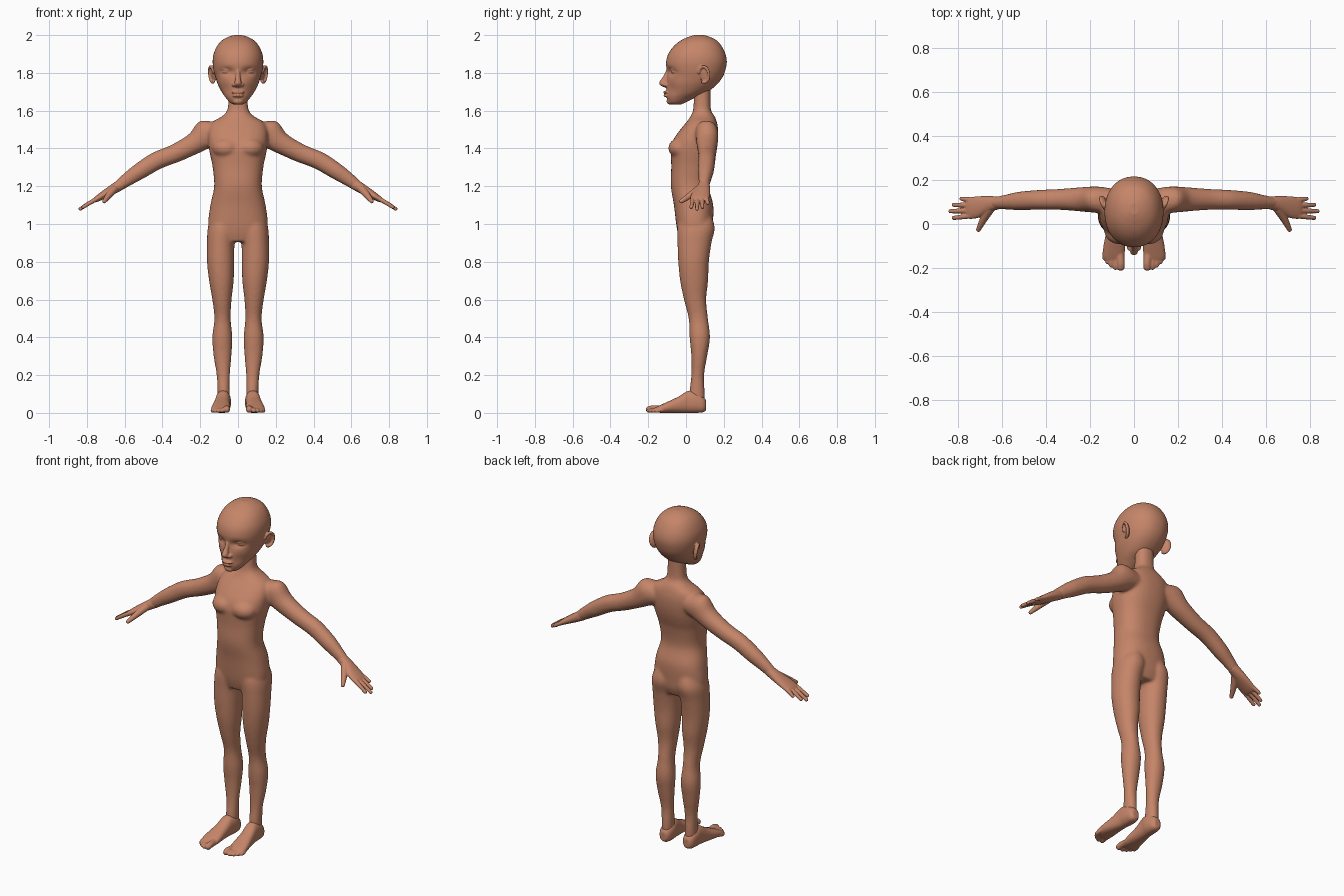
import bpy, bmesh, math
from mathutils import Vector, Matrix

skin = bpy.data.materials.new("warm_brown_skin")
skin.diffuse_color = (0.56, 0.235, 0.14, 1)
X, Y, Z = Vector((1, 0, 0)), Vector((0, 1, 0)), Vector((0, 0, 1))


def spline(rows, steps=6):
    """Catmull-Rom interpolation through rows of numbers."""
    out = []
    for i in range(len(rows) - 1):
        a, b, c, d = (rows[max(i - 1, 0)], rows[i], rows[i + 1],
                      rows[min(i + 2, len(rows) - 1)])
        for k in range(steps):
            t = k / steps
            out.append([0.5 * (2 * q + (r - p) * t + (2 * p - 5 * q + 4 * r - s) * t * t
                               + (3 * q - p - 3 * r + s) * t ** 3)
                        for p, q, r, s in zip(a, b, c, d)])
    return out + [list(rows[-1])]


def loft(bm, rows, u, v, side=1, power=0.95, n=40):
    """Closed tube; each row is x, y, z, radius along u, radius along v."""
    rings = []
    for x, y, z, ru, rv in spline(rows):
        ring = []
        for k in range(n):
            a = math.tau * k / n
            c, s = math.cos(a), math.sin(a)
            p = (Vector((x, y, z))
                 + u * (max(ru, 0.001) * math.copysign(abs(c) ** power, c))
                 + v * (max(rv, 0.001) * math.copysign(abs(s) ** power, s)))
            ring.append(bm.verts.new((p.x * side, p.y, p.z)))
        rings.append(ring)
    for r0, r1 in zip(rings, rings[1:]):
        for k in range(n):
            j = (k + 1) % n
            bm.faces.new((r0[k], r0[j], r1[j], r1[k]))
    bm.faces.new(rings[0][::-1])
    bm.faces.new(rings[-1])


def digit(bm, points, radii, side):
    """Round finger or toe with a blunt tip."""
    pts = [Vector(p) for p in points]
    d = (pts[-1] - pts[0]).normalized()
    u = d.cross(Z).normalized()
    rows = [(*p, r, r) for p, r in zip(pts, radii)]
    tip, r = pts[-1], radii[-1]
    rows += [(*(tip + d * r * 0.6), r * 0.8, r * 0.8), (*(tip + d * r), r * 0.3, r * 0.3)]
    loft(bm, rows, u, d.cross(u), side, 1, 16)


def ball(bm, centre, radii, rot=None):
    m = Matrix.Translation(centre) @ (rot or Matrix()) @ Matrix.Diagonal((*radii, 1))
    bmesh.ops.create_icosphere(bm, subdivisions=3, radius=1, matrix=m)


def finish(bm, name, voxel, rounds):
    """Fuse the overlapping volumes into one smooth skin."""
    bmesh.ops.recalc_face_normals(bm, faces=bm.faces)
    me = bpy.data.meshes.new(name)
    bm.to_mesh(me)
    bm.free()
    ob = bpy.data.objects.new(name, me)
    bpy.context.collection.objects.link(ob)
    rm = ob.modifiers.new("fuse", 'REMESH')
    rm.mode, rm.voxel_size = 'VOXEL', voxel
    sm = ob.modifiers.new("soften", 'SMOOTH')
    sm.factor, sm.iterations = 0.5, rounds
    deps = bpy.context.evaluated_depsgraph_get()
    fused = bpy.data.meshes.new_from_object(ob.evaluated_get(deps))
    ob.modifiers.clear()
    ob.data = fused
    fused.materials.clear()
    fused.materials.append(skin)
    fused.polygons.foreach_set("material_index", [0] * len(fused.polygons))
    fused.polygons.foreach_set("use_smooth", [True] * len(fused.polygons))
    fused.update()


# Torso and neck: z, y centre, half width, half depth
bm = bmesh.new()
torso = [(.905, .045, .10, .075), (.95, .047, .145, .09), (1.0, .045, .158, .097),
         (1.1, .04, .146, .104), (1.2, .02, .126, .10), (1.3, .027, .134, .105),
         (1.36, .035, .146, .115), (1.4, .04, .154, .121), (1.45, .052, .158, .117),
         (1.5, .07, .155, .10), (1.54, .083, .135, .08), (1.57, .088, .085, .064),
         (1.6, .085, .058, .048), (1.65, .085, .051, .044), (1.73, .085, .05, .045)]
loft(bm, [(0, y, z, a, b) for z, y, a, b in torso], X, Y, 1, 0.85, 64)

# Legs: z, x centre, y centre, half width, half depth
leg = [(1.05, .075, .052, .055, .08), (.98, .081, .053, .078, .099), (.9, .091, .045, .073, .09),
       (.8, .092, .04, .072, .081), (.7, .088, .043, .065, .074), (.6, .085, .048, .051, .059),
       (.5, .082, .065, .043, .051), (.4, .083, .073, .053, .054), (.3, .082, .07, .047, .042),
       (.2, .078, .062, .035, .034), (.1, .076, .058, .032, .041), (.04, .077, .058, .03, .04)]
# Arms: x, y, z, half thickness, half depth
arm = [(.07, .10, 1.485, .06, .055), (.16, .11, 1.48, .077, .06), (.23, .112, 1.427, .057, .056),
       (.33, .112, 1.375, .05, .048), (.43, .11, 1.335, .048, .045), (.52, .105, 1.28, .044, .042),
       (.58, .10, 1.24, .037, .034), (.635, .095, 1.20, .029, .027), (.66, .093, 1.185, .024, .024)]
for s in (1, -1):
    loft(bm, [(x, y, z, a, b) for z, x, y, a, b in leg], X, Y, s)
    loft(bm, arm, Vector((.54, 0, .84)), Y, s)
    ball(bm, (.062 * s, -.028, 1.402), (.075, .066, .055))  # chest
finish(bm, "body", 0.008, 8)

# Hands
palm = [(.61, .097, 1.215, .030, .028), (.66, .09, 1.185, .026, .037),
        (.71, .077, 1.155, .021, .049), (.75, .072, 1.131, .015, .049), (.765, .071, 1.122, .008, .042)]
fingers = [(.109, .785, .115), (.085, .82, .087), (.061, .835, .058), (.037, .82, .028)]
for s, name in ((1, "left_hand"), (-1, "right_hand")):
    bm = bmesh.new()
    loft(bm, palm, Vector((.51, 0, .86)), Y, s)
    for y0, x1, y1 in fingers:
        mid = (.74 + x1) / 2
        digit(bm, [(.74, y0, 1.137), (mid, (y0 + y1) / 2, 1.137 - .56 * (mid - .74)),
                   (x1, y1, 1.137 - .6 * (x1 - .74))], (.012, .0112, .0095), s)
    digit(bm, [(.655, .07, 1.185), (.685, .02, 1.15), (.708, -.025, 1.12)], (.022, .017, .011), s)
    finish(bm, name, 0.0032, 4)

# Feet: y, x centre, z centre, half width, half height
foot = [(.107, .077, .04, .018, .025), (.09, .077, .045, .033, .042), (.05, .077, .056, .04, .056),
        (.01, .08, .058, .039, .058), (-.04, .085, .043, .042, .043), (-.1, .09, .029, .049, .029),
        (-.145, .092, .019, .049, .018), (-.165, .09, .016, .042, .011)]
toes = [(.06, -.195, .018), (.084, -.197, .012), (.103, -.187, .0115), (.12, -.172, .011), (.134, -.155, .0105)]
for s, name in ((1, "left_foot"), (-1, "right_foot")):
    bm = bmesh.new()
    loft(bm, [(x, y, z, a, b) for y, x, z, a, b in foot], X, Z, s, 0.85)
    for x, y, r in toes:
        digit(bm, [(.09 + (x - .09) * .85, -.11, .02), (x, y + .02, r + .004), (x, y, r)], (r, r, r), s)
    finish(bm, name, 0.004, 4)

# Skull and jaw: z, front y, back y, half width
bm = bmesh.new()
skull = [(1.632, -.078, -.03, .02), (1.642, -.092, -.005, .042), (1.67, -.102, .05, .066),
         (1.7, -.104, .115, .087), (1.74, -.104, .165, .107), (1.78, -.1, .195, .12),
         (1.82, -.104, .21, .13), (1.86, -.105, .216, .134), (1.9, -.094, .209, .129),
         (1.94, -.066, .19, .112), (1.97, -.03, .165, .087), (1.99, .012, .128, .054),
         (2.0, .045, .095, .02)]
loft(bm, [(0, (f + b) / 2, z, w, (b - f) / 2) for z, f, b, w in skull], X, Y, 1, 0.93, 120)
# Eye sockets and cheek hollows pressed in
for v in bm.verts:
    if v.co.y < 0.03:
        x, z = abs(v.co.x), v.co.z
        v.co.y += .02 * math.exp(-((x - .058) / .036) ** 2 - ((z - 1.806) / .02) ** 2)
        v.co.y += .008 * math.exp(-((x - .065) / .03) ** 2 - ((z - 1.715) / .035) ** 2)
# Nose: z, y, half width, half depth
nose = [(1.835, -.085, .012, .012), (1.805, -.096, .011, .013), (1.775, -.109, .013, .016),
        (1.75, -.119, .018, .023), (1.735, -.115, .019, .021), (1.724, -.105, .012, .013)]
loft(bm, [(0, y, z, a, b) for z, y, a, b in nose], X, Y)
# Lips and chin
ball(bm, (0, -.101, 1.6975), (.035, .02, .0085))
ball(bm, (0, -.099, 1.68), (.03, .02, .0095))
ball(bm, (0, -.083, 1.65), (.028, .02, .018))
for s in (1, -1):
    ball(bm, (.02 * s, -.104, 1.737), (.013, .018, .011))  # nostril wing
    ball(bm, (.058 * s, -.052, 1.806), (.03, .026, .013), Matrix.Rotation(.35 * s, 4, 'Z'))  # eye
    ball(bm, (.06 * s, -.058, 1.817), (.035, .022, .006),
         Matrix.Rotation(.4 * s, 4, 'Z') @ Matrix.Rotation(-.12 * s, 4, 'Y'))  # upper lid
    # Ear disc with a raised rim
    turn = Matrix.Translation((.134 * s, .097, 1.792)) @ Matrix.Rotation(-.4 * s, 4, 'Z') \
        @ Matrix.Rotation(.14 * s, 4, 'Y')
    ball(bm, turn @ Vector((-.004 * s, 0, 0)), (.008, .03, .042), turn.to_3x3().to_4x4())
    for k in range(22):
        a = math.radians(-110 + k * 13)
        ball(bm, turn @ Vector((.006 * s, .029 * math.cos(a), .042 * math.sin(a))), (.008,) * 3)
finish(bm, "head", 0.0038, 3)
